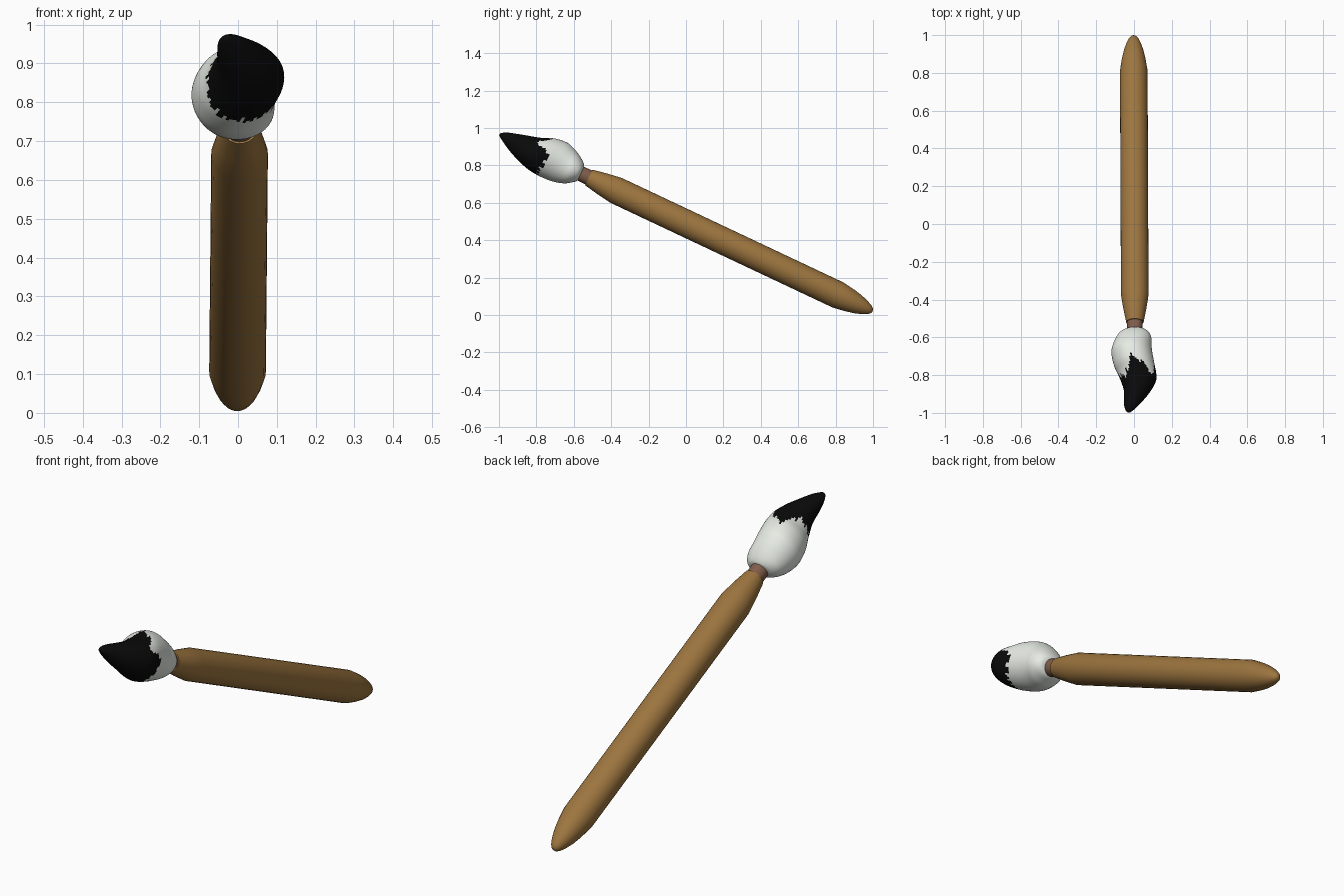
import bpy, math, random
from mathutils import Vector

if "Cube" in bpy.data.objects:
    bpy.data.objects.remove(bpy.data.objects["Cube"])

random.seed(4)

# Tilted brush axis: D runs towards the bristles, N is "up" across it
O = Vector((0.004, -0.375, 0.667))
D = Vector((0.004, -0.9045, 0.4265)).normalized()
N = Vector((0, 0.4265, 0.9045))
X = Vector((1, 0, 0))


def material(name, rgb):
    m = bpy.data.materials.new(name)
    m.diffuse_color = (*rgb, 1)
    m.use_nodes = True
    m.node_tree.nodes["Principled BSDF"].inputs["Base Color"].default_value = m.diffuse_color
    return m


def loft(name, rings, segs, mats, angle, pick=None):
    """Skin rings given as (s, x min, x max, t min, t max) along the axis."""
    verts, faces, ids = [], [], []
    for s, xl, xr, tl, tu in rings:
        for j in range(segs):
            a = 2 * math.pi * j / segs
            x = (xl + xr) / 2 + (xr - xl) / 2 * math.cos(a)
            t = (tl + tu) / 2 + (tu - tl) / 2 * math.sin(a)
            verts.append(O + D * s + X * x + N * t)
    for i in range(len(rings) - 1):
        s = (rings[i][0] + rings[i + 1][0]) / 2
        for j in range(segs):
            k = (j + 1) % segs
            a, b = i * segs, (i + 1) * segs
            faces.append((a + j, a + k, b + k, b + j))
            ids.append(pick(s, j) if pick else 0)
    last = (len(rings) - 1) * segs
    faces += [tuple(reversed(range(segs))), tuple(range(last, last + segs))]
    ids += [0, len(mats) - 1]
    me = bpy.data.meshes.new(name)
    me.from_pydata(verts, [], faces)
    for m in mats:
        me.materials.append(m)
    me.polygons.foreach_set("material_index", ids)
    me.update()
    ob = bpy.data.objects.new(name, me)
    bpy.context.collection.objects.link(ob)
    bpy.ops.object.select_all(action='DESELECT')
    ob.select_set(True)
    bpy.context.view_layer.objects.active = ob
    bpy.ops.object.shade_smooth_by_angle(angle=math.radians(angle))
    return ob


def turned(profile):
    return [(s, -r, r, -r, r) for s, r in profile]


def smooth_rings(keys, steps):
    """Catmull-Rom interpolation between key sections."""
    out = []
    for i in range(len(keys) - 1):
        p = [keys[max(0, min(len(keys) - 1, i + o))] for o in (-1, 0, 1, 2)]
        for n in range(steps):
            u = n / steps
            out.append(tuple(
                0.5 * (2 * b + (c - a) * u + (2 * a - 5 * b + 4 * c - d) * u * u
                       + (3 * b - a - 3 * c + d) * u ** 3)
                for a, b, c, d in zip(*p)))
    return out + [keys[-1]]


wood = material("wood", (0.34, 0.18, 0.05))
copper = material("copper", (0.22, 0.11, 0.07))
white = material("white_hair", (0.80, 0.84, 0.78))
ink = material("ink", (0.003, 0.003, 0.003))

# Wooden handle with rounded butt and tapered neck
loft("handle", turned([(-1.517, 0.006), (-1.511, 0.016), (-1.498, 0.026),
                       (-1.47, 0.039), (-1.43, 0.052), (-1.38, 0.063),
                       (-1.313, 0.073), (0, 0.073), (0.08, 0.061),
                       (0.16, 0.046)]), 32, [wood], 40)

# Metal collar
loft("collar", turned([(0.14, 0.041), (0.24, 0.041)]), 32, [copper], 40)

# Bristles: S-curved bulb that sweeps to an off-centre point
keys = [(0.207, -0.045, 0.045, -0.038, 0.042),
        (0.213, -0.063, 0.062, -0.048, 0.052),
        (0.230, -0.085, 0.078, -0.062, 0.068),
        (0.260, -0.103, 0.088, -0.082, 0.088),
        (0.300, -0.118, 0.088, -0.096, 0.107),
        (0.345, -0.125, 0.092, -0.104, 0.119),
        (0.410, -0.112, 0.103, -0.106, 0.112),
        (0.460, -0.090, 0.112, -0.101, 0.091),
        (0.500, -0.075, 0.110, -0.092, 0.077),
        (0.555, -0.060, 0.083, -0.073, 0.062),
        (0.610, -0.060, 0.045, -0.049, 0.046),
        (0.655, -0.058, 0.010, -0.024, 0.032),
        (0.683, -0.048, -0.018, -0.006, 0.017),
        (0.690, -0.038, -0.028, 0.000, 0.010)]

# Height of the ragged ink line around the bristles, every 45 degrees
SEGS = 72
line = [0.41, 0.49, 0.395, 0.50, 0.465, 0.44, 0.42, 0.415]
jag = [random.uniform(-0.018, 0.018) for _ in range(SEGS)]


def inked(s, j):
    f = j / SEGS * 8
    i = int(f)
    edge = line[i] + (line[(i + 1) % 8] - line[i]) * (f - i)
    return int(s > edge + jag[j])


loft("bristles", smooth_rings(keys, 7), SEGS, [white, ink], 60, inked)
